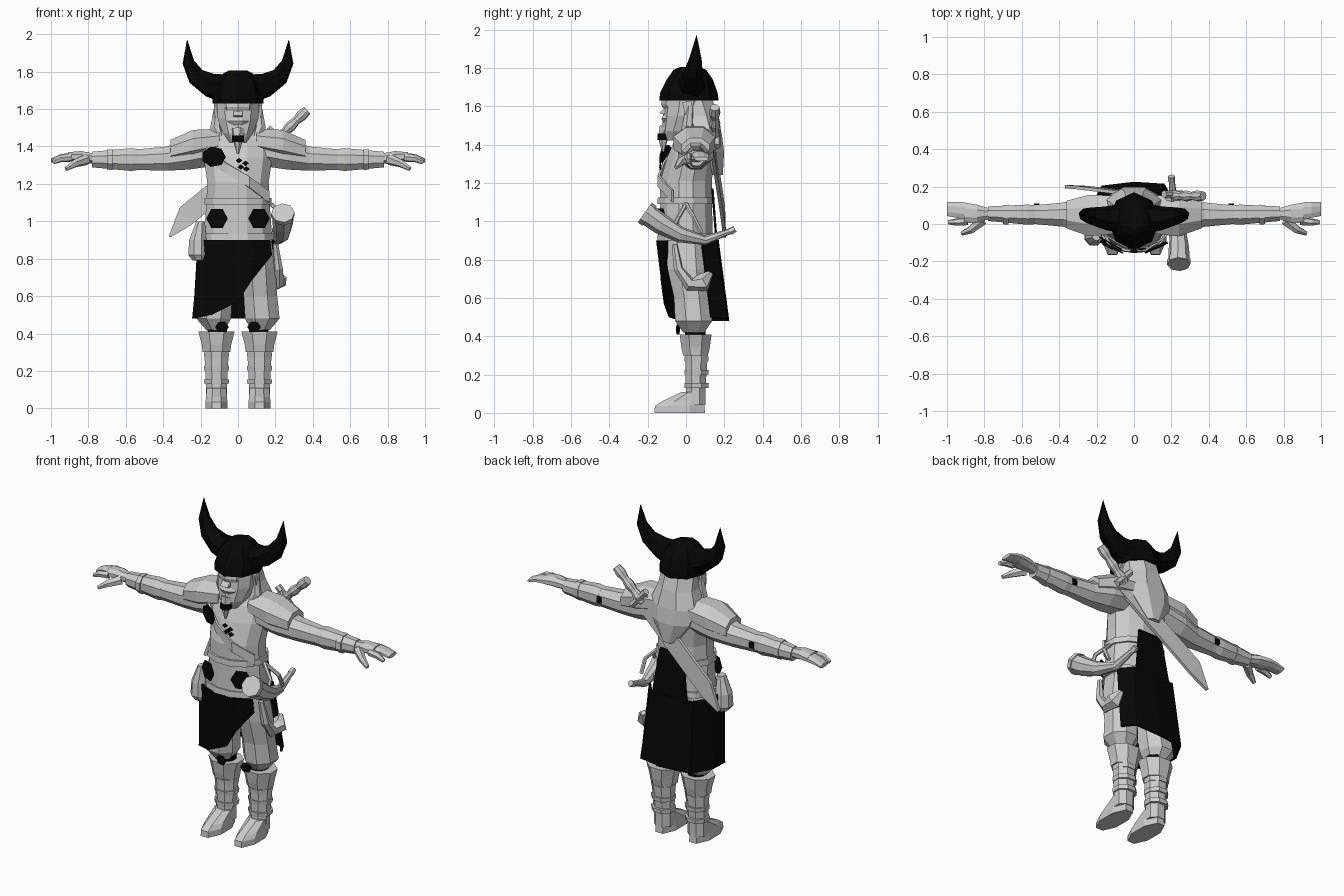
import bpy, bmesh, math
from mathutils import Vector

if "Cube" in bpy.data.objects:
    bpy.data.objects.remove(bpy.data.objects["Cube"])


def material(name, value):
    mat = bpy.data.materials.new(name)
    mat.use_nodes = True
    color = (value, value, value, 1)
    mat.diffuse_color = color
    mat.node_tree.nodes["Principled BSDF"].inputs["Base Color"].default_value = color
    return mat


GREY = material("light grey", .6)
BLACK = material("black", .002)


def finish(name, bm, mat, mirror=False, thickness=0):
    """Turn a bmesh into a flat shaded object, optionally mirrored or thickened."""
    bmesh.ops.recalc_face_normals(bm, faces=bm.faces)
    mesh = bpy.data.meshes.new(name)
    bm.to_mesh(mesh)
    bm.free()
    mesh.materials.append(mat)
    obj = bpy.data.objects.new(name, mesh)
    bpy.context.collection.objects.link(obj)
    if thickness:
        solid = obj.modifiers.new("thickness", "SOLIDIFY")
        solid.thickness = thickness
        solid.offset = 0
    if mirror:
        flip = obj.modifiers.new("mirror", "MIRROR")
        flip.use_mirror_merge = False
    return obj


def skin(bm, rings):
    """Join successive rings of points with quads and cap both ends."""
    rings = [[bm.verts.new(p) for p in ring] for ring in rings]
    count = len(rings[0])
    for low, high in zip(rings, rings[1:]):
        for i in range(count):
            j = (i + 1) % count
            bm.faces.new((low[i], low[j], high[j], high[i]))
    bm.faces.new(rings[0])
    bm.faces.new(rings[-1])


def loft(name, rows, mat=GREY, axis="z", sides=8, turn=.5, mirror=False):
    """Ellipse sections: (station, centre, centre, radius, radius)."""
    bm = bmesh.new()
    rings = []
    for station, cu, cv, ru, rv in rows:
        ring = []
        for i in range(sides):
            angle = math.tau * (i + turn) / sides
            u, v = cu + ru * math.cos(angle), cv + rv * math.sin(angle)
            ring.append((u, v, station) if axis == "z" else (station, u, v))
        rings.append(ring)
    skin(bm, rings)
    return finish(name, bm, mat, mirror)


def tube(name, points, radii, mat=GREY, sides=6, mirror=False):
    """Tapered round sweep along a path."""
    bm = bmesh.new()
    points = [Vector(p) for p in points]
    rings = []
    for i, (point, radius) in enumerate(zip(points, radii)):
        along = points[min(i + 1, len(points) - 1)] - points[max(i - 1, 0)]
        side = along.orthogonal() if not i else side - side.project(along)
        side.normalize()
        other = along.normalized().cross(side)
        angles = [math.tau * k / sides for k in range(sides)]
        rings.append([point + radius * (side * math.cos(a) + other * math.sin(a)) for a in angles])
    skin(bm, rings)
    return finish(name, bm, mat, mirror)


def prism(name, outline, low, high, mirror=False):
    """Side outline extruded along x."""
    bm = bmesh.new()
    skin(bm, [[(x, y, z) for y, z in outline] for x in (low, high)])
    return finish(name, bm, GREY, mirror)


def sheet(name, tops, bottoms, mat, thickness=.012):
    """Strip between an upper and a lower edge."""
    bm = bmesh.new()
    pairs = [(bm.verts.new(a), bm.verts.new(b)) for a, b in zip(tops, bottoms)]
    for (a, b), (c, d) in zip(pairs, pairs[1:]):
        bm.faces.new((a, b, d, c))
    return finish(name, bm, mat, thickness=thickness)


def plate(name, location, width, height, yaw, sides=6, mirror=False):
    """Thin black badge facing forward, turned by yaw."""
    bm = bmesh.new()
    rings = []
    for depth in (-.004, .004):
        ring = []
        for i in range(sides):
            angle = math.tau * i / sides
            u, w = width * math.cos(angle), height * math.sin(angle)
            offset = (u * math.cos(yaw) - depth * math.sin(yaw),
                      u * math.sin(yaw) + depth * math.cos(yaw), w)
            ring.append(Vector(location) + Vector(offset))
        rings.append(ring)
    skin(bm, rings)
    return finish(name, bm, BLACK, mirror)


# Torso, belt trims and chest details
loft("torso", [(.85, 0, 0, .17, .12), (.9, 0, 0, .19, .145), (1.1, 0, 0, .175, .14), (1.21, 0, 0, .17, .14),
               (1.34, 0, .025, .19, .125), (1.43, 0, .04, .19, .1), (1.49, 0, .05, .1, .07)], sides=12)
for name, z, wide in (("belt_lower_trim", .9, .2), ("belt_upper_trim", 1.09, .185)):
    loft(name, [(z, 0, 0, wide, .155), (z + .035, 0, 0, wide, .152)], sides=12)
plate("belt_badge", (.113, -.132, 1.015), .06, .06, .4, mirror=True)
plate("chest_badge", (-.13, -.1, 1.345), .072, .055, -.5, sides=7)
for x, z in ((.005, 1.325), (.04, 1.31), (.015, 1.29), (.045, 1.28)):
    plate("chest_lacing", (x, -.134, z), .018, .014, .1, sides=4)
strap = [(-.17, -.05, 1.4), (-.06, -.115, 1.31), (.06, -.142, 1.24), (.165, -.07, 1.16)]
sheet("chest_strap", strap, [(x, y, z - .06) for x, y, z in strap], GREY)

# Head, face, beard and hair
loft("head", [(1.42, 0, -.06, .045, .045), (1.47, 0, -.04, .085, .085), (1.55, 0, -.01, .115, .11),
              (1.66, 0, .01, .12, .12)], sides=10)
loft("brow", [(1.59, 0, 0, .1, .122), (1.61, 0, 0, .105, .13), (1.64, 0, 0, .11, .125)], sides=10)
prism("nose", [(-.09, 1.61), (-.14, 1.565), (-.09, 1.55)], -.025, .025)
loft("lips", [(1.515, 0, -.09, .045, .03), (1.535, 0, -.09, .06, .042), (1.555, 0, -.09, .045, .03)])
prism("ear", [(-.02, 1.62), (.03, 1.63), (.03, 1.56), (0, 1.54)], .1, .128, mirror=True)
tube("beard_braid", [(0, -.1, 1.49), (0, -.12, 1.43), (0, -.12, 1.36)], [.04, .026, .006])
loft("beard_band", [(1.425, 0, -.118, .034, .032), (1.458, 0, -.118, .034, .032)], BLACK)
loft("back_hair", [(1.64, 0, .04, .115, .105), (1.55, 0, .065, .125, .11), (1.45, 0, .095, .165, .1),
                   (1.36, 0, .125, .14, .08), (1.24, 0, .155, .045, .04)])
tube("side_hair", [(.11, .02, 1.6), (.12, .01, 1.5), (.08, -.04, 1.4)], [.02, .03, .01], mirror=True)

# Horned helmet
loft("helmet", [(1.63, 0, .015, .135, .155), (1.67, 0, .015, .138, .15), (1.74, 0, .02, .12, .12),
                (1.79, 0, .02, .08, .085), (1.805, 0, .02, .05, .05)], BLACK, turn=0)
tube("helmet_horn", [(.07, .03, 1.71), (.15, .03, 1.728), (.225, .04, 1.775), (.265, .05, 1.85), (.272, .055, 1.97)],
     [.08, .066, .05, .033, .001], BLACK, mirror=True)

# Arms
loft("upper_arm", [(.12, .05, 1.39, .1, .1), (.26, .05, 1.36, .1, .09), (.38, .05, 1.335, .07, .07),
                   (.53, .05, 1.33, .054, .06)], axis="x", mirror=True)
loft("shoulder_guard", [(.1, .05, 1.43, .11, .07), (.24, .045, 1.41, .12, .085), (.36, .05, 1.375, .08, .065)],
     axis="x", mirror=True)
loft("elbow_patch", [(.505, .085, 1.33, .026, .03), (.535, .085, 1.33, .026, .03)], BLACK, axis="x", mirror=True)
loft("bracer", [(.53, .05, 1.33, .055, .06), (.57, .05, 1.33, .058, .066), (.78, .055, 1.33, .042, .045)],
     axis="x", mirror=True)
loft("bracer_trim", [(.67, .05, 1.33, .058, .06), (.7, .05, 1.33, .055, .058)], axis="x", mirror=True)
loft("hand", [(.77, .055, 1.335, .03, .03), (.84, .055, 1.345, .052, .033), (.91, .06, 1.345, .06, .026)],
     axis="x", mirror=True)
loft("fingers", [(.9, .07, 1.345, .05, .022), (.95, .075, 1.34, .045, .02), (1, .08, 1.325, .04, .012)],
     axis="x", mirror=True)
tube("index_finger", [(.89, .015, 1.34), (.95, .01, 1.335), (.99, .01, 1.315)], [.022, .02, .012], mirror=True)
tube("thumb", [(.81, .02, 1.33), (.87, -.03, 1.31), (.92, -.05, 1.28)], [.03, .022, .012], mirror=True)

# Trousers and boots
loft("trouser_leg", [(.42, .12, .04, .055, .06), (.48, .13, .04, .1, .105), (.6, .12, .03, .097, .1),
                     (.75, .11, .01, .1, .115), (.9, .09, 0, .095, .12)], mirror=True)
loft("knee_wrap", [(.39, .11, .05, .055, .055), (.445, .11, .045, .058, .062)], BLACK, mirror=True)
plate("knee_patch", (.085, -.042, .435), .036, .03, .2, mirror=True)
loft("boot_shaft", [(.04, .115, .05, .06, .055), (.12, .115, .05, .06, .055), (.32, .115, .055, .072, .065)],
     mirror=True)
loft("boot_cuff", [(.3, .115, .05, .08, .07), (.34, .115, .05, .085, .08), (.41, .115, .05, .105, .09)],
     mirror=True)
for z in (.13, .2, .27):
    loft("boot_strap", [(z, .115, .055, .07, .067), (z + .025, .115, .055, .073, .069)], mirror=True)
loft("foot", [(0, .115, -.033, .064, .143), (.035, .115, -.033, .064, .14), (.06, .115, -.015, .06, .12),
              (.11, .115, .04, .058, .065)], mirror=True)

# Wrapped skirt, open on the left hip
waist = [(.17, -.1), (.09, -.14), (0, -.15), (-.12, -.13), (-.2, -.08), (-.21, .05), (-.15, .15), (0, .165),
         (.13, .155), (.19, .08)]
hem = [(.18, -.1, .82), (.07, -.125, .68), (0, -.11, .57), (-.14, -.085, .5), (-.24, -.03, .48),
       (-.235, .08, .48), (-.17, .2, .48), (0, .22, .48), (.16, .21, .49), (.205, .13, .5)]
sheet("skirt", [(x, y, .9) for x, y in waist], hem, BLACK)
sheet("skirt_back_panel", [(x, .138, 1.17) for x in (-.08, .08)], [(x, .16, .88) for x in (-.12, .12)], BLACK)

# Sword slung across the back
sheet("sword_blade", [(.2, .13, 1.49), (-.2, .182, 1.165), (-.31, .195, 1.075), (-.37, .2, .92)],
      [(.26, .13, 1.4), (-.14, .182, 1.07), (-.25, .195, .98), (-.36, .2, .915)], GREY, .018)
tube("sword_guard", [(.16, .16, 1.5), (.26, .16, 1.39)], [.02, .02])
grip = [(.19 + .03 * k, .15, 1.42 + .029 * k) for k in range(7)]
tube("sword_grip", grip, [.022, .03, .022, .03, .022, .03, .025], sides=8)

# Drinking horn, hip bag and pouch
tube("drinking_horn", [(.24, -.215, 1.045), (.24, -.13, .985), (.235, -.03, .93), (.215, .1, .9), (.2, .25, .955)],
     [.058, .055, .042, .025, .014], sides=8)
tube("horn_rim", [(.24, -.215, 1.045), (.24, -.19, 1.027)], [.063, .063], sides=8)
tube("horn_tip", [(.2, .23, .945), (.2, .255, .96)], [.02, .018])
for y in (-.08, .08):
    tube("horn_sling", [(.18, 0, 1.09), (.25, y / 2, 1.02), (.25, y, .94)], [.012, .012, .012])
tube("hip_bag", [(.2, -.06, .88), (.215, -.04, .75), (.215, .02, .67), (.215, .09, .68), (.2, .13, .73)],
     [.015, .025, .035, .05, .015])
loft("belt_pouch", [(.79, -.21, -.06, .035, .04), (.82, -.215, -.06, .055, .06), (.9, -.215, -.06, .05, .055),
                    (1, -.2, -.06, .025, .03)])
